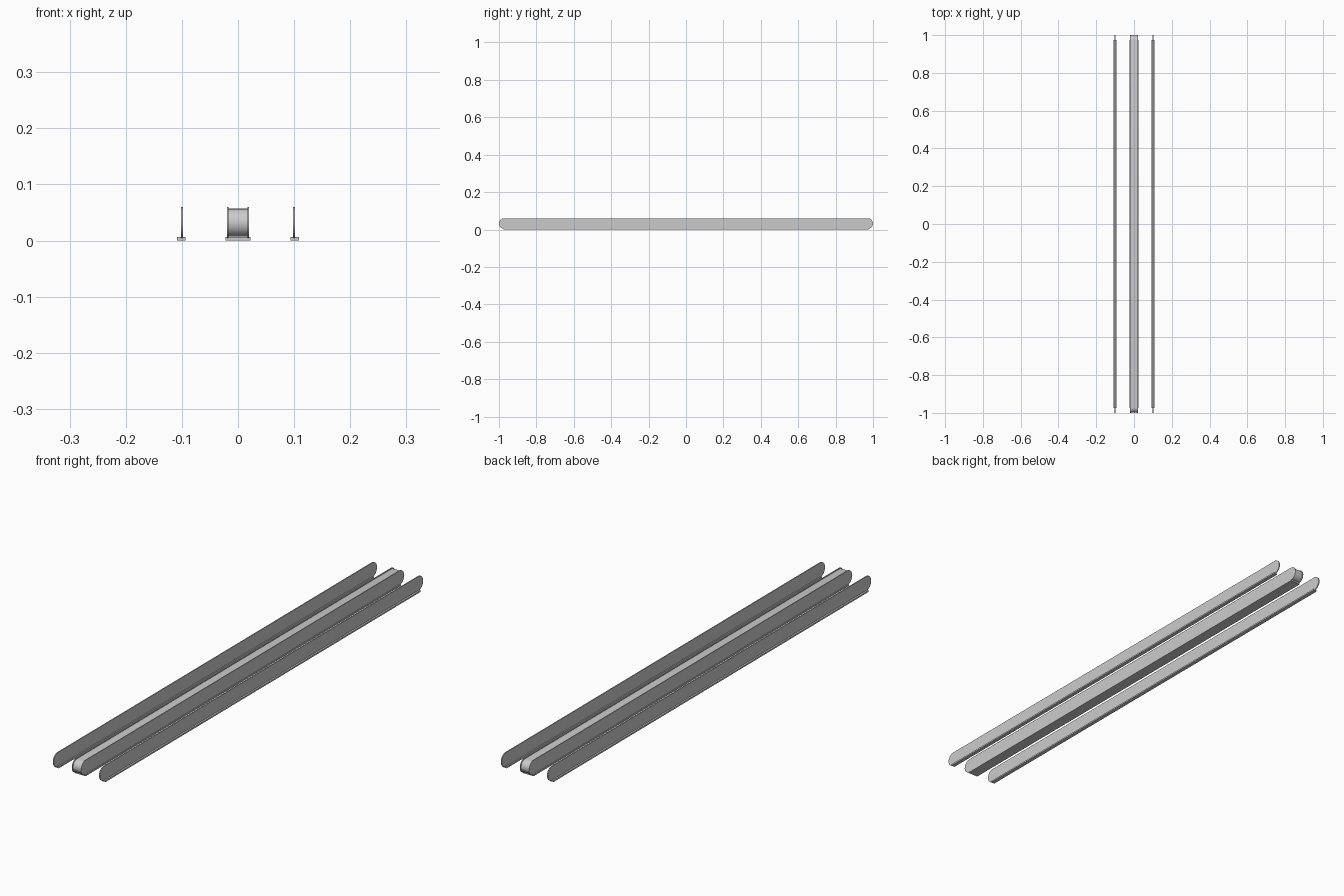
import bpy, bmesh, math

if "Cube" in bpy.data.objects:
    bpy.data.objects.remove(bpy.data.objects["Cube"])

PLATE_Z = (0.004, 0.06)   # bottom and top of the upright plates


def finish(name, bm):
    bmesh.ops.recalc_face_normals(bm, faces=bm.faces)
    mesh = bpy.data.meshes.new(name)
    bm.to_mesh(mesh)
    bm.free()
    ob = bpy.data.objects.new(name, mesh)
    bpy.context.collection.objects.link(ob)
    bpy.context.view_layer.objects.active = ob
    ob.select_set(True)
    bpy.ops.object.shade_smooth_by_angle(angle=math.radians(30))
    ob.select_set(False)
    return ob


def stadium(name, x0, x1, inset=0.0, steps=12):
    """Long strip with half-round ends, extruded along x."""
    zc = sum(PLATE_Z) / 2
    full = (PLATE_Z[1] - PLATE_Z[0]) / 2
    r, half = full - inset, 1 - full
    pts = []
    for end in (1, -1):
        for i in range(steps + 1):
            a = end * (-math.pi / 2 + math.pi * i / steps)
            pts.append((end * (half + r * math.cos(a)), zc + end * r * math.sin(a) * end))
    bm = bmesh.new()
    face = bm.faces.new([bm.verts.new((x0, y, z)) for y, z in pts])
    ext = bmesh.ops.extrude_face_region(bm, geom=[face], use_keep_orig=True)
    for v in ext["geom"]:
        if isinstance(v, bmesh.types.BMVert):
            v.co.x = x1
    return finish(name, bm)


def base_strip(name, x, width):
    bm = bmesh.new()
    bmesh.ops.create_cube(bm, size=1)
    for v in bm.verts:
        v.co = (x + v.co.x * width, v.co.y * 1.95, 0.003 + v.co.z * 0.006)
    return finish(name, bm)


# Central conveyor: belt slightly inset between its side plates
stadium("belt", -0.0165, 0.0165, inset=0.003)
base_strip("belt_base", 0, 0.045)

# Belt side plates and outer guide rails, one of each per side
for side, s in (("left", -1), ("right", 1)):
    stadium(f"belt_side_plate_{side}", s * 0.0165, s * 0.0200)
    stadium(f"guide_rail_{side}", s * 0.1 - 0.002, s * 0.1 + 0.002)
    base_strip(f"guide_rail_base_{side}", s * 0.1 + 0.001 * s, 0.015)
